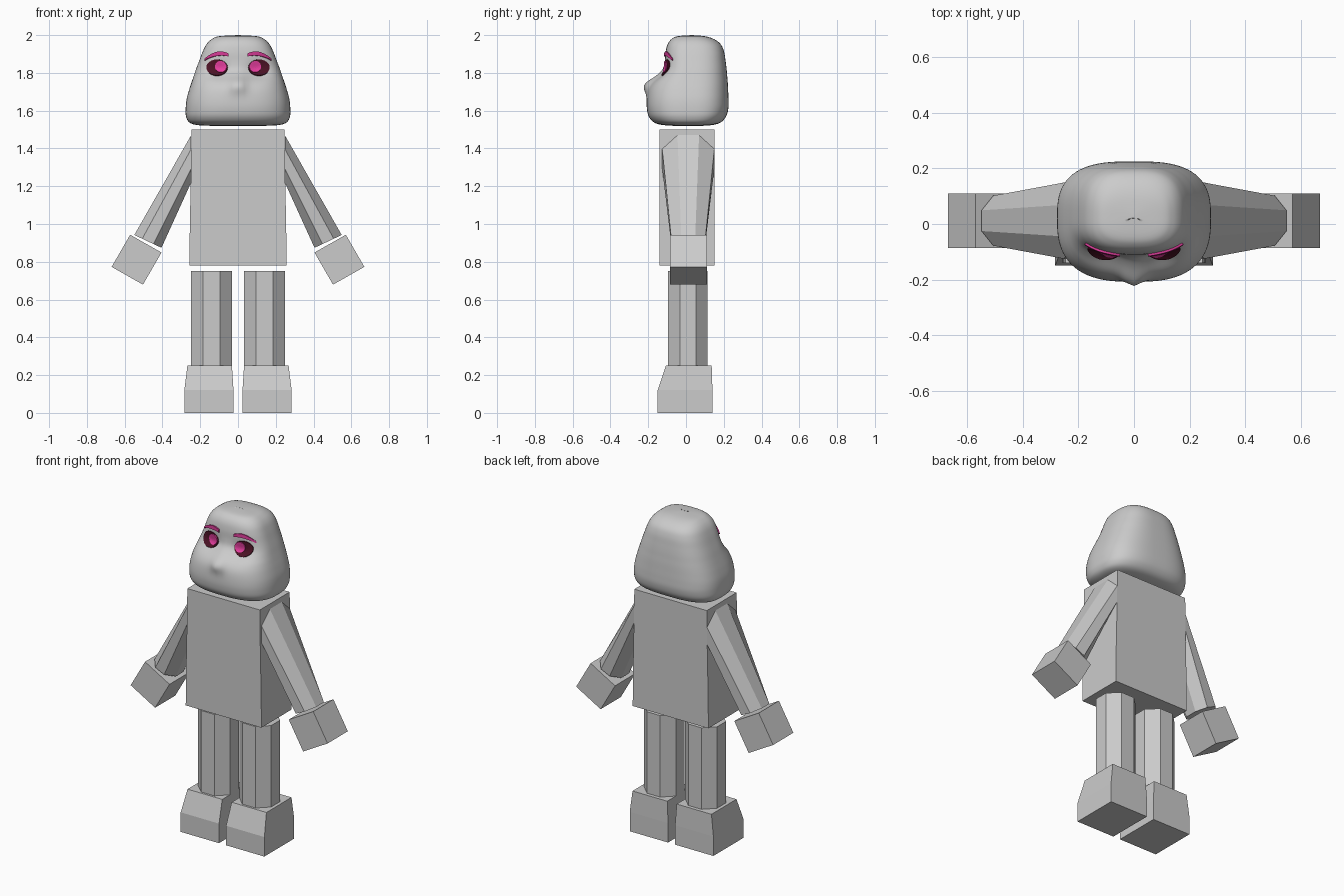
import bpy, bmesh, math
from mathutils import Vector
from mathutils.bvhtree import BVHTree

if "Cube" in bpy.data.objects:
    bpy.data.objects.remove(bpy.data.objects["Cube"])


def material(name, rgb):
    m = bpy.data.materials.new(name)
    m.diffuse_color = (*rgb, 1)
    m.use_nodes = True
    m.node_tree.nodes["Principled BSDF"].inputs["Base Color"].default_value = m.diffuse_color
    return m


GREY = material("light grey", (0.6, 0.6, 0.6))
PINK = material("hot pink", (0.82, 0.05, 0.36))
BROW = material("magenta", (0.62, 0.04, 0.28))
DARK = material("dark maroon", (0.07, 0.006, 0.018))


def loft(name, rings, mat, smooth=False, caps=True):
    """Skin a list of closed rings of points."""
    bm = bmesh.new()
    vs = [[bm.verts.new(p) for p in r] for r in rings]
    n = len(rings[0])
    for a, b in zip(vs, vs[1:]):
        for i in range(n):
            j = (i + 1) % n
            bm.faces.new((a[i], a[j], b[j], b[i]))
    if caps:
        bm.faces.new(vs[0])
        bm.faces.new(vs[-1])
    bmesh.ops.remove_doubles(bm, verts=bm.verts, dist=1e-5)
    bmesh.ops.recalc_face_normals(bm, faces=bm.faces)
    for f in bm.faces:
        f.smooth = smooth
    me = bpy.data.meshes.new(name)
    bm.to_mesh(me)
    bm.free()
    me.materials.append(mat)
    ob = bpy.data.objects.new(name, me)
    bpy.context.collection.objects.link(ob)
    return ob


def rect(x0, x1, y0, y1, z):
    return [(x0, y0, z), (x1, y0, z), (x1, y1, z), (x0, y1, z)]


def octagon(c, u, v):
    """Eight-sided ring whose flats lie at c +/- u and c +/- v."""
    k = 1 / math.cos(math.pi / 8)
    c, u, v = Vector(c), Vector(u), Vector(v)
    angs = [math.pi / 8 + i * math.pi / 4 for i in range(8)]
    return [c + u * k * math.cos(a) + v * k * math.sin(a) for a in angs]


def mirrored(rings, s):
    return [[(p[0] * s, p[1], p[2]) for p in r] for r in rings]


# torso, slightly flared at the bottom
loft("torso", [rect(-w, w, -0.14, 0.15, z)
               for z, w in ((0.78, 0.257), (1.0, 0.255), (1.22, 0.25), (1.5, 0.246))], GREY)

# limbs
arm = [octagon((0.248, 0.012, 1.345), (0, 0.138, 0), (0, 0, 0.125)),
       octagon((0.477, 0.012, 0.908), (0, 0.09, 0), (0.072, 0, 0.034))]
leg = [octagon((0.14, 0.01, z), (0.108, 0, 0), (0, 0.104, 0)) for z in (0.25, 0.75)]
foot = [rect(0.024, 0.284, -0.15, 0.14, 0), rect(0.024, 0.284, -0.15, 0.14, 0.12),
        rect(0.032, 0.268, -0.107, 0.136, 0.25)]
hc = Vector((0.537, 0.012, 0.811))
hu, hv = Vector((0.083, 0, 0.047)), Vector((0.049, 0, -0.085))
hand = [[hc + hu * a + hv * d + Vector((0, b * 0.098, 0))
         for a, b in ((-1, -1), (1, -1), (1, 1), (-1, 1))] for d in (-1, 1)]
for s, side in ((-1, "right"), (1, "left")):
    for part, rings in (("arm", arm), ("hand", hand), ("leg", leg), ("foot", foot)):
        loft(f"{side}_{part}", mirrored(rings, s), GREY)

# head profile: height, half width, front depth, back depth
PROFILE = [
    (1.52, 0.0, 0.02, 0.02), (1.521, 0.18, -0.09, 0.11), (1.533, 0.25, -0.16, 0.175),
    (1.565, 0.274, -0.195, 0.21), (1.61, 0.277, -0.207, 0.224), (1.66, 0.272, -0.207, 0.225),
    (1.71, 0.259, -0.198, 0.223), (1.75, 0.246, -0.178, 0.221), (1.785, 0.234, -0.148, 0.218),
    (1.82, 0.222, -0.124, 0.215), (1.86, 0.207, -0.113, 0.21), (1.91, 0.188, -0.108, 0.202),
    (1.95, 0.168, -0.098, 0.185), (1.978, 0.14, -0.078, 0.15), (1.994, 0.1, -0.045, 0.1),
    (2.0, 0.0, 0.03, 0.03)]


def spline(pts, steps):
    """Smooth interpolation through the profile points."""
    out = []
    for i in range(len(pts) - 1):
        p0, p1, p2, p3 = (pts[min(max(i + k, 0), len(pts) - 1)] for k in (-1, 0, 1, 2))
        for s in range(steps):
            t = s / steps
            out.append([0.5 * (2 * b + (c - a) * t + (2 * a - 5 * b + 4 * c - d) * t * t
                               + (3 * b - a - 3 * c + d) * t ** 3)
                        for a, b, c, d in zip(p0, p1, p2, p3)])
    return out + [list(pts[-1])]


def bump(x, z, cx, cz, sx, sz):
    return math.exp(-((x - cx) / sx) ** 2 - ((z - cz) / sz) ** 2)


def head_ring(z, hw, yf, yb, n=96):
    ring = []
    mid = 0.02
    for i in range(n):
        a = 2 * math.pi * i / n
        c, s = math.cos(a), math.sin(a)
        e = 2 / (2.9 if s > 0 else 2.7)
        x = hw * math.copysign(abs(c) ** e, c)
        y = mid + ((yb - mid) if s > 0 else (yf - mid)) * abs(s) ** e
        if s < 0:  # nose and eye sockets
            y -= 0.034 * bump(x, z, 0, 1.738, 0.04, 0.045)
            y += 0.022 * bump(abs(x), z, 0.1, 1.81, 0.06, 0.045) * abs(s)
        ring.append((x, y, min(max(z, 1.52), 2.0)))
    return ring


head = loft("head", [head_ring(*p) for p in spline(PROFILE, 5)], GREY, True, False)

# face details: thin plates hugging the head surface
tmp = bmesh.new()
tmp.from_mesh(head.data)
TREE = BVHTree.FromBMesh(tmp)
tmp.free()


def on_face(x, z, lift):
    hit = TREE.ray_cast(Vector((x, -1, z)), Vector((0, 1, 0)))[0]
    return (x, hit.y - lift, z)


def plate(name, rings, mat, lift):
    ob = loft(name, [[on_face(x, z, lift) for x, z in r] for r in rings], mat, False, False)
    mod = ob.modifiers.new("thickness", 'SOLIDIFY')
    mod.thickness, mod.offset = 0.006, 0


def disc(cx, cz, rx, rz):
    return [[(cx + rx * k / 4 * math.cos(a * math.pi / 12),
              cz + rz * k / 4 * math.sin(a * math.pi / 12)) for a in range(24)] for k in range(5)]


def brow(s):
    """Arched strip, thin at both ends."""
    rings = []
    for i in range(13):
        t = i / 12
        x = 0.05 + 0.125 * t
        z = 1.895 + 0.045 * t - 0.07 * t * t
        h = 0.004 + 0.007 * math.sin(math.pi * min(1, t * 0.8 + 0.2))
        rings.append([(s * x, z - h), (s * x, z + h)])
    # close into one outline pair so it skins as a ribbon
    return [[r[0] for r in rings] + [r[0] for r in reversed(rings)],
            [r[1] for r in rings] + [r[1] for r in reversed(rings)]]


def ribbon(name, s, mat, lift):
    low, high = (row[:13] for row in brow(s))
    bm = bmesh.new()
    a, b = ([bm.verts.new(on_face(x, z, lift)) for x, z in row] for row in (low, high))
    for i in range(12):
        bm.faces.new((a[i], a[i + 1], b[i + 1], b[i]))
    me = bpy.data.meshes.new(name)
    bm.to_mesh(me)
    bm.free()
    me.materials.append(mat)
    ob = bpy.data.objects.new(name, me)
    bpy.context.collection.objects.link(ob)
    mod = ob.modifiers.new("thickness", 'SOLIDIFY')
    mod.thickness, mod.offset = 0.009, 0


for s, side in ((-1, "right"), (1, "left")):
    plate(f"{side}_eye", disc(s * 0.111, 1.828, 0.056, 0.043), DARK, 0.003)
    plate(f"{side}_iris", disc(s * 0.091, 1.833, 0.031, 0.031), PINK, 0.008)
    ribbon(f"{side}_eyebrow", s, BROW, 0.004)
